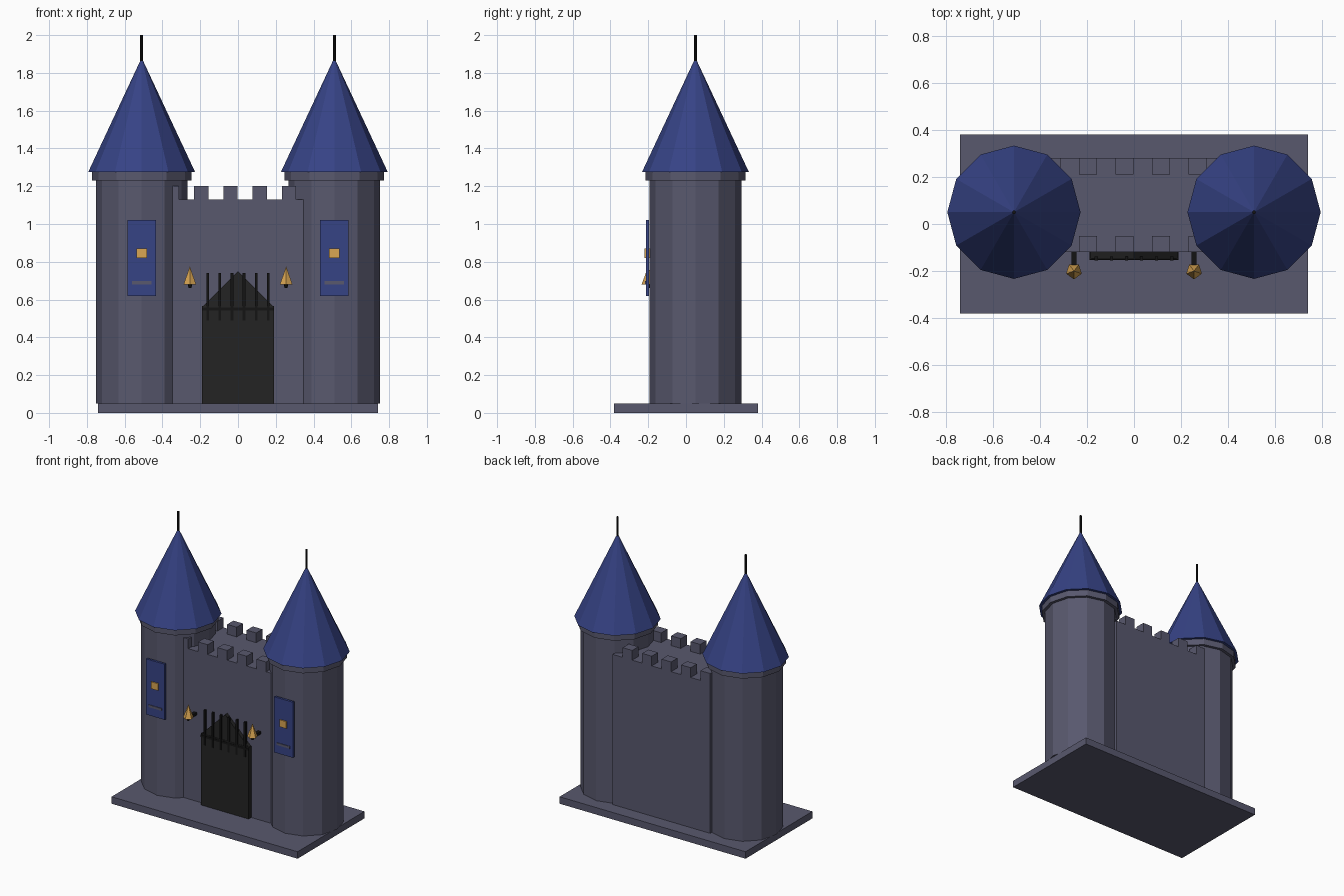
import bpy
import bmesh
from math import pi
from mathutils import Matrix, Vector

if "Cube" in bpy.data.objects:
    bpy.data.objects.remove(bpy.data.objects["Cube"], do_unlink=True)


def material(name, rgb):
    m = bpy.data.materials.new(name)
    m.use_nodes = True
    m.diffuse_color = (*rgb, 1)
    m.node_tree.nodes["Principled BSDF"].inputs["Base Color"].default_value = (*rgb, 1)
    return m


STONE = material("grey stone", (0.098, 0.098, 0.155))
BLUE = material("royal blue", (0.037, 0.056, 0.235))
WOOD = material("dark gate", (0.017, 0.017, 0.017))
IRON = material("black iron", (0.007, 0.007, 0.007))
GOLD = material("gold", (0.70, 0.38, 0.085))


def finish(name, bm, mat):
    bmesh.ops.recalc_face_normals(bm, faces=bm.faces)
    mesh = bpy.data.meshes.new(name)
    bm.to_mesh(mesh)
    bm.free()
    mesh.materials.append(mat)
    obj = bpy.data.objects.new(name, mesh)
    bpy.context.collection.objects.link(obj)
    return obj


def box(name, mat, x, y, z):
    """Box from (low, high) ranges on each axis."""
    bm = bmesh.new()
    size = Vector([r[1] - r[0] for r in (x, y, z)])
    mid = Vector([(r[0] + r[1]) / 2 for r in (x, y, z)])
    bmesh.ops.create_cube(bm, size=1, matrix=Matrix.Translation(mid) @ Matrix.Diagonal(size).to_4x4())
    return finish(name, bm, mat)


def cone(name, mat, x, y, z, r1, r2, sides=12, turn=0.0):
    """Flat-sided upright cone or cylinder over the height range z."""
    bm = bmesh.new()
    place = Matrix.Translation((x, y, sum(z) / 2)) @ Matrix.Rotation(turn, 4, "Z")
    bmesh.ops.create_cone(bm, cap_ends=True, segments=sides, radius1=r1, radius2=r2,
                          depth=z[1] - z[0], matrix=place)
    bmesh.ops.remove_doubles(bm, verts=bm.verts, dist=0.0001)
    return finish(name, bm, mat)


def around(c, half):
    return (c - half, c + half)


# Ground slab and curtain wall
box("base", STONE, (-0.74, 0.74), (-0.38, 0.38), (0, 0.05))
box("wall", STONE, (-0.388, 0.388), (-0.12, 0.28), (0.05, 1.13))

# Battlements along both wall edges
for edge, depth in (("front", (-0.12, -0.05)), ("back", (0.21, 0.28))):
    for i in range(5):
        box(f"{edge}_merlon_{i + 1}", STONE, around(-0.35 + 0.155 * i, 0.038), depth, (1.13, 1.2))

# Paired towers with roofs, banners and torches
for side, s in (("left", 1), ("right", -1)):
    tx, ty = 0.51 * s, 0.05
    cone(f"{side}_tower", STONE, tx, ty, (0.05, 1.23), 0.243, 0.243)
    cone(f"{side}_collar", STONE, tx, ty, (1.23, 1.28), 0.264, 0.264)
    cone(f"{side}_roof", BLUE, tx, ty, (1.275, 1.88), 0.283, 0)
    cone(f"{side}_spire", IRON, tx, ty, (1.86, 2.0), 0.008, 0.008, 8)

    box(f"{side}_banner", BLUE, around(tx, 0.075), (-0.212, -0.196), (0.62, 1.02))
    box(f"{side}_emblem", GOLD, around(tx, 0.027), (-0.22, -0.19), (0.82, 0.87))
    box(f"{side}_banner_stripe", STONE, around(tx, 0.052), (-0.216, -0.21), (0.68, 0.697))

    fx = 0.255 * s
    box(f"{side}_torch_bracket", IRON, around(fx, 0.011), (-0.19, -0.115), (0.67, 0.69))
    cone(f"{side}_torch_handle", IRON, fx, -0.2, (0.66, 0.70), 0.009, 0.009, 6)
    cone(f"{side}_flame", GOLD, fx, -0.2, (0.68, 0.775), 0.035, 0, 5, pi)

# Gate leaf with a pointed head
box("gate", WOOD, (-0.19, 0.19), (-0.15, -0.115), (0.05, 0.565))
bm = bmesh.new()
tri = bm.faces.new([bm.verts.new(p) for p in
                    ((-0.19, -0.147, 0.56), (0.19, -0.147, 0.56), (0, -0.147, 0.75))])
ext = bmesh.ops.extrude_face_region(bm, geom=[tri])
bmesh.ops.translate(bm, vec=(0, 0.03, 0),
                    verts=[v for v in ext["geom"] if isinstance(v, bmesh.types.BMVert)])
finish("gate_head", bm, WOOD)

# Portcullis bars and crossbar
for i in range(6):
    box(f"portcullis_bar_{i + 1}", IRON, around(-0.16 + 0.064 * i, 0.007), (-0.155, -0.139), (0.49, 0.74))
box("portcullis_crossbar", IRON, (-0.19, 0.19), (-0.153, -0.14), (0.542, 0.557))
